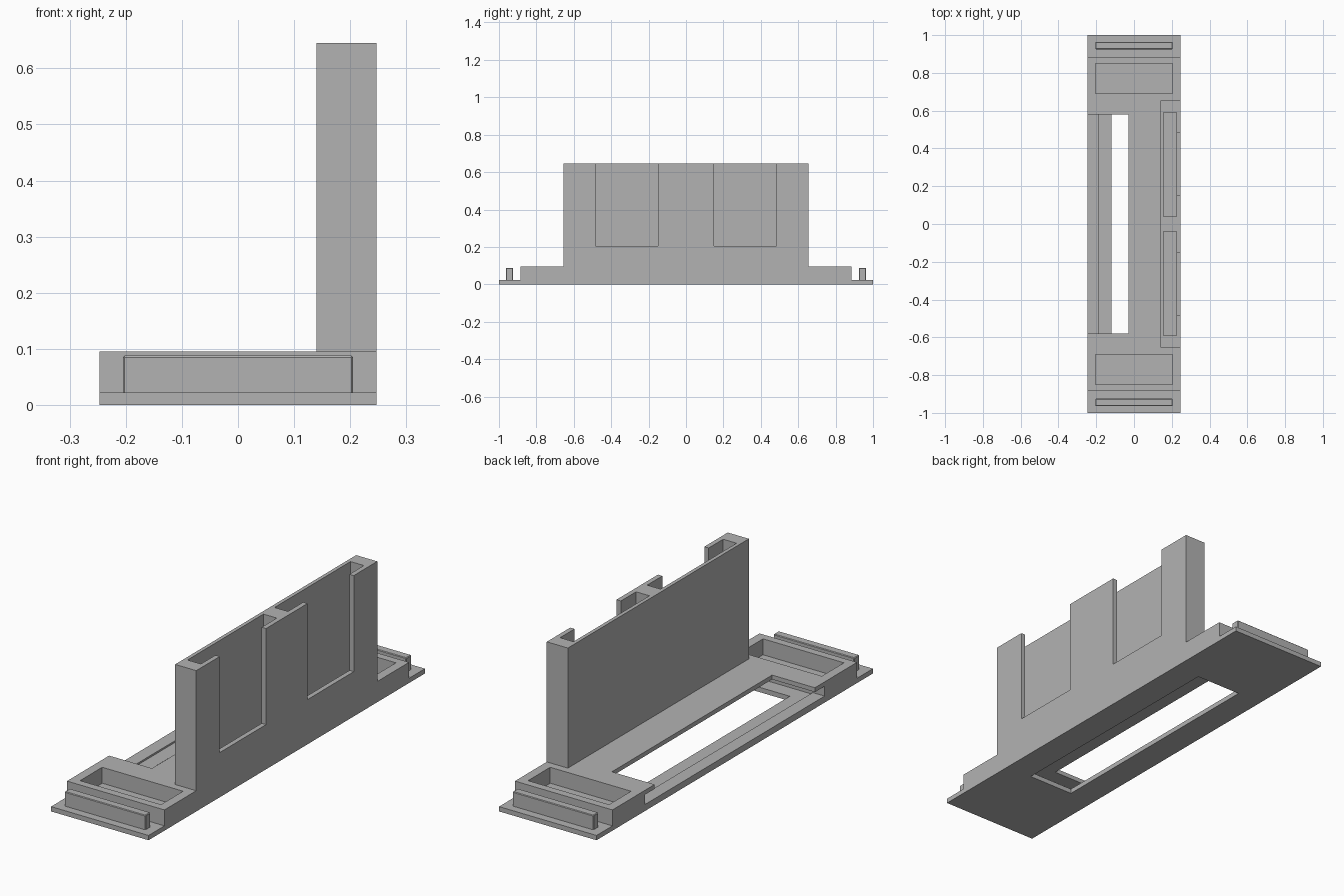
import bpy
import bmesh
from mathutils import Vector

old = bpy.data.objects.get("Cube")
if old:
    bpy.data.objects.remove(old, do_unlink=True)

grey = bpy.data.materials.new("plain_grey")
grey.use_nodes = True
grey.diffuse_color = (0.45, 0.45, 0.45, 1)
grey.node_tree.nodes["Principled BSDF"].inputs["Base Color"].default_value = (0.45, 0.45, 0.45, 1)


def box(name, x, y, z):
    """Axis-aligned box from (low, high) ranges."""
    bm = bmesh.new()
    bmesh.ops.create_cube(bm, size=1)
    for v in bm.verts:
        v.co = Vector([r[0] if c < 0 else r[1] for c, r in zip(v.co, (x, y, z))])
    mesh = bpy.data.meshes.new(name)
    bm.to_mesh(mesh)
    bm.free()
    mesh.materials.append(grey)
    ob = bpy.data.objects.new(name, mesh)
    bpy.context.collection.objects.link(ob)
    return ob


def apply_modifiers(ob):
    bpy.context.view_layer.update()
    graph = bpy.context.evaluated_depsgraph_get()
    mesh = bpy.data.meshes.new_from_object(ob.evaluated_get(graph))
    ob.modifiers.clear()
    ob.data = mesh


def combine(ob, operation, x, y, z):
    """Join a box to the object or cut it away."""
    tool = box("cutter", x, y, z)
    tool.hide_render = True
    mod = ob.modifiers.new("boolean", "BOOLEAN")
    mod.operation = operation
    mod.solver = "EXACT"
    mod.object = tool
    apply_modifiers(ob)
    bpy.data.objects.remove(tool, do_unlink=True)


def span(a, b, side):
    return tuple(sorted((a * side, b * side)))


EDGE = 0.247
FLOOR = 0.022
DECK = 0.095
TOP = 0.645

# Base plate, raised deck and upright wall as one body
body = box("base_and_wall", (-EDGE, EDGE), (-1, 1), (0, FLOOR))
combine(body, "UNION", (-EDGE, EDGE), (-0.885, 0.885), (0.01, DECK))
combine(body, "UNION", (0.14, EDGE), (-0.655, 0.655), (0.05, TOP))

# Tray cavity under the deck, its side entry and the openings above and below
combine(body, "DIFFERENCE", (-0.187, 0.18), (-0.65, 0.65), (FLOOR, 0.075))
combine(body, "DIFFERENCE", (-0.3, -0.18), (-0.65, 0.65), (0.03, 0.075))
combine(body, "DIFFERENCE", (-0.3, -0.03), (-0.58, 0.58), (0.06, 0.2))
combine(body, "DIFFERENCE", (-0.12, 0.113), (-0.58, 0.58), (-0.1, 0.05))

for side in (-1, 1):
    # End tray, wall pocket and the window into that pocket
    combine(body, "DIFFERENCE", (-0.205, 0.205), span(0.69, 0.85, side), (FLOOR, 0.2))
    combine(body, "DIFFERENCE", (0.157, 0.225), span(0.04, 0.59, side), (0.115, 0.8))
    combine(body, "DIFFERENCE", (0.2, 0.3), span(0.15, 0.485, side), (0.205, 0.8))

    # Upright rib on the end ledge
    rib = box("front_rib" if side < 0 else "back_rib",
              (-0.205, 0.205), span(0.925, 0.963, side), (0.015, 0.088))
    bevel = rib.modifiers.new("soft_edges", "BEVEL")
    bevel.width = 0.003
    bevel.segments = 1
